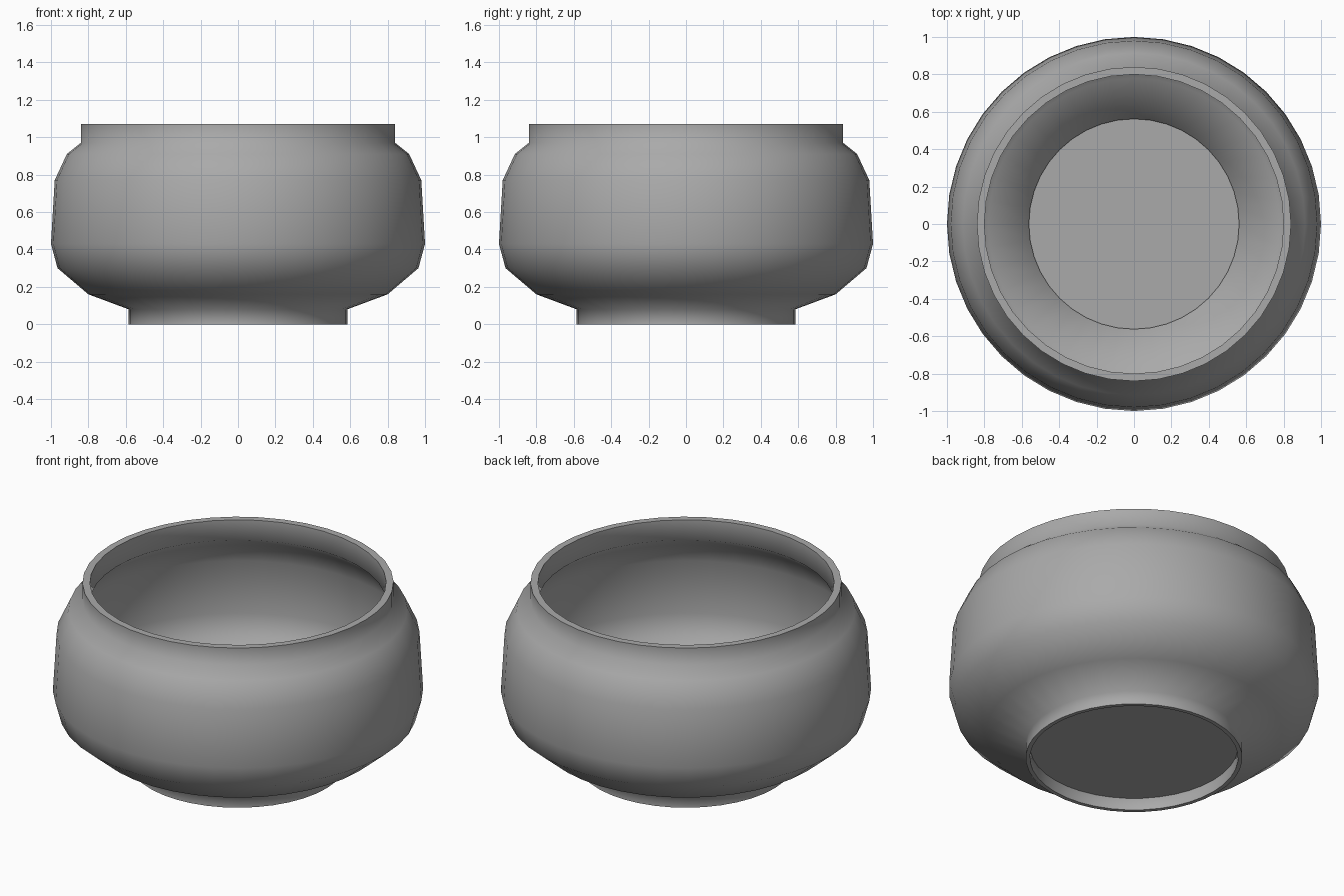
import bpy
import bmesh
import math

cube = bpy.data.objects.get("Cube")
if cube:
    bpy.data.objects.remove(cube, do_unlink=True)

SIDES = 40

# One plain grey
grey = bpy.data.materials.new("mid_grey")
grey.use_nodes = True
colour = (0.4, 0.4, 0.4, 1)
grey.diffuse_color = colour
grey.node_tree.nodes["Principled BSDF"].inputs["Base Color"].default_value = colour


def add_object(name, bm):
    bmesh.ops.recalc_face_normals(bm, faces=bm.faces)
    mesh = bpy.data.meshes.new(name)
    bm.to_mesh(mesh)
    bm.free()
    mesh.materials.append(grey)
    obj = bpy.data.objects.new(name, mesh)
    bpy.context.collection.objects.link(obj)
    return obj


# Wall section: outside from foot to rim, then back down the inside
outside = [(0.585, 0), (0.585, 0.08), (0.8, 0.16), (0.965, 0.3), (1, 0.43),
           (0.98, 0.77), (0.915, 0.91), (0.84, 0.97), (0.84, 1.07)]
inside = [(0.8, 1.07), (0.8, 0.95), (0.885, 0.88), (0.942, 0.76),
          (0.96, 0.44), (0.93, 0.32), (0.78, 0.195), (0.562, 0.11), (0.562, 0)]

# Bowl wall, turned around the z axis
bm = bmesh.new()
ring = [bm.verts.new((r, 0, z)) for r, z in outside + inside]
edges = [bm.edges.new((a, b)) for a, b in zip(ring, ring[1:] + ring[:1])]
bmesh.ops.spin(bm, geom=ring + edges, cent=(0, 0, 0), axis=(0, 0, 1),
               angle=math.tau, steps=SIDES)
bmesh.ops.remove_doubles(bm, verts=bm.verts, dist=0.0005)
bowl = add_object("bowl_wall", bm)

bpy.ops.object.select_all(action="DESELECT")
bowl.select_set(True)
bpy.context.view_layer.objects.active = bowl
bpy.ops.object.shade_smooth_by_angle(angle=math.radians(80))

# Thin floor set inside the foot ring
bm = bmesh.new()
bmesh.ops.create_cone(bm, cap_ends=True, segments=SIDES, radius1=0.567,
                      radius2=0.567, depth=0.01)
bmesh.ops.translate(bm, verts=bm.verts, vec=(0, 0, 0.077))
floor = add_object("bowl_floor", bm)
